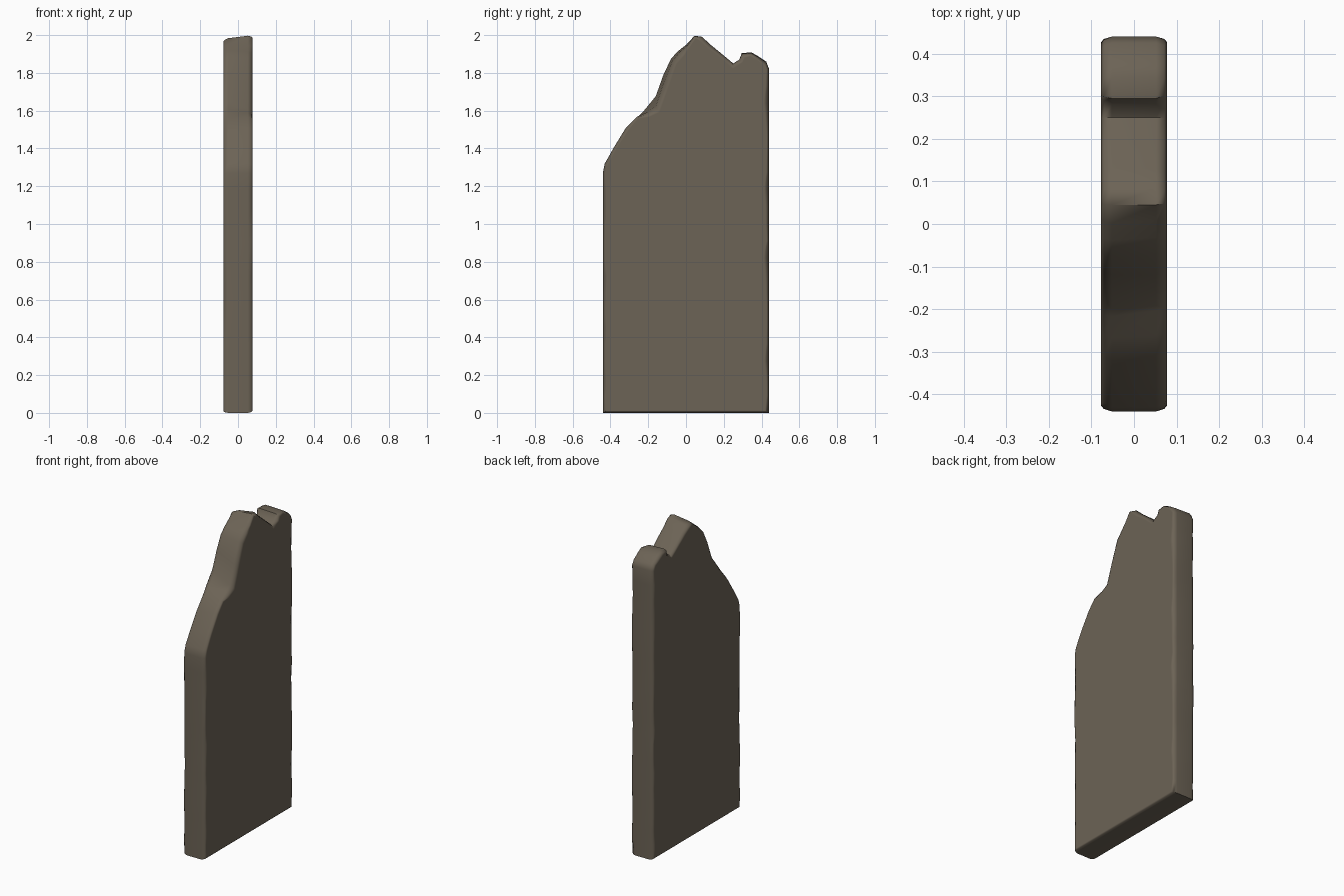
import bpy, bmesh, random
from mathutils import Vector

if "Cube" in bpy.data.objects:
    bpy.data.objects.remove(bpy.data.objects["Cube"])

random.seed(4)
H = 0.078          # half thickness
W = 0.44           # half width

# Broken top edge: (y on left side, z left, y on right side, z right)
TOP = [(-.44, 1.27, -.44, 1.27), (-.43, 1.32, -.43, 1.32), (-.38, 1.40, -.38, 1.41),
       (-.32, 1.49, -.32, 1.51), (-.27, 1.55, -.26, 1.57), (-.22, 1.61, -.20, 1.59),
       (-.16, 1.69, -.16, 1.61), (-.12, 1.80, -.12, 1.73), (-.08, 1.88, -.07, 1.86),
       (-.04, 1.92, -.03, 1.91), (.00, 1.95, .01, 1.945), (.045, 1.98, .045, 2.0),
       (.085, 1.97, .085, 1.995), (.13, 1.945, .13, 1.95), (.19, 1.90, .19, 1.90),
       (.25, 1.85, .25, 1.85), (.282, 1.87, .282, 1.87), (.295, 1.905, .295, 1.90),
       (.345, 1.91, .345, 1.905), (.38, 1.89, .38, 1.885), (.425, 1.86, .425, 1.855),
       (.44, 1.82, .44, 1.82)]


def side(y, z0, z1, n):
    """Evenly spaced points up a straight side."""
    return [(y, z0 + (z1 - z0) * i / n) * 2 for i in range(n)]


outline = side(-W, 0, 1.27, 14) + TOP + side(W, 0, 1.82, 20)[::-1]
N = len(outline)
chip_l = [random.uniform(.6, 1.35) for _ in range(N)]
chip_r = [random.uniform(.6, 1.35) for _ in range(N)]


def ring(bm, x, inset, chips):
    """One outline loop at depth x, drawn inward by inset times the chip amount."""
    t = (x + H) / (2 * H)
    pts = [Vector((a + (c - a) * t, b + (d - b) * t)) for a, b, c, d in outline]
    verts = []
    for i, p in enumerate(pts):
        e1 = (p - pts[i - 1]).normalized()
        e2 = (pts[(i + 1) % N] - p).normalized()
        n = Vector((e1.y, -e1.x)) + Vector((e2.y, -e2.x))
        if p.z if len(p) > 2 else p.y < .001:      # square bottom corners
            n = Vector((-1 if p.x > 0 else 1, .6))
        else:
            n.normalize()
        q = p + n * inset * chips[i]
        verts.append(bm.verts.new((x, q.x, q.y)))
    return verts


# Stone slab with rounded, chipped rim
bm = bmesh.new()
sections = [(-H, .022, chip_l), (-.071, .009, chip_l), (-.052, 0, chip_l),
            (.052, 0, chip_r), (.071, .009, chip_r), (H, .022, chip_r)]
rings = [ring(bm, *s) for s in sections]
for a, b in zip(rings, rings[1:]):
    for i in range(N):
        j = (i + 1) % N
        bm.faces.new((a[i], a[j], b[j], b[i]))
bm.faces.new(rings[0])
bm.faces.new(rings[-1][::-1])
bmesh.ops.recalc_face_normals(bm, faces=bm.faces)
mesh = bpy.data.meshes.new("stone_slab")
bm.to_mesh(mesh)
bm.free()
slab = bpy.data.objects.new("stone_slab", mesh)
bpy.context.collection.objects.link(slab)

# Single stone colour
stone = bpy.data.materials.new("brown_grey_stone")
stone.diffuse_color = (.15, .125, .092, 1)
stone.use_nodes = True
stone.node_tree.nodes["Principled BSDF"].inputs["Base Color"].default_value = stone.diffuse_color
mesh.materials.append(stone)

# Smooth rim with flat broad faces
bpy.context.view_layer.objects.active = slab
slab.select_set(True)
bpy.ops.object.shade_smooth_by_angle(angle=.9)
wn = slab.modifiers.new("flat_faces", 'WEIGHTED_NORMAL')
wn.keep_sharp = True
